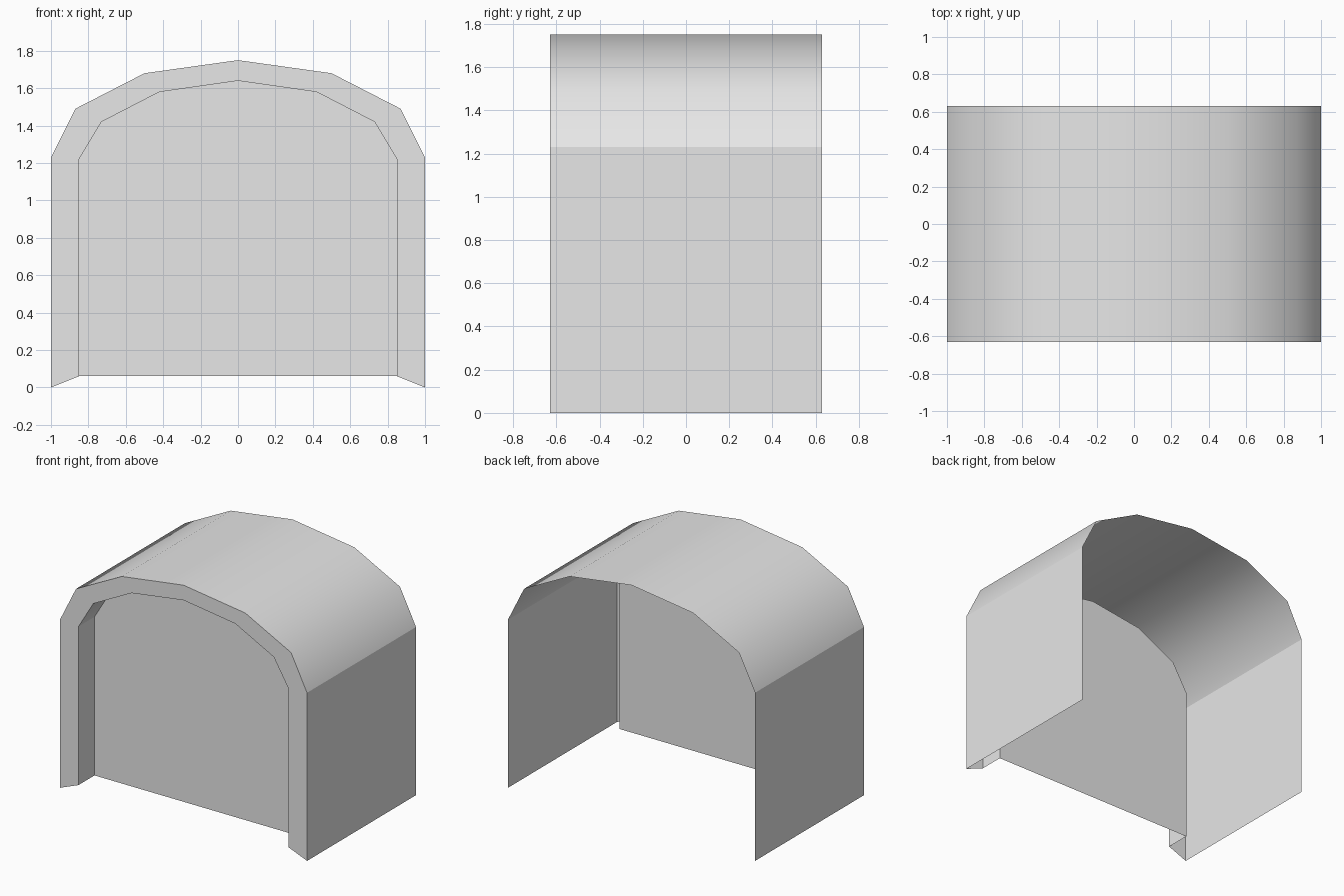
import bpy
import bmesh

cube = bpy.data.objects.get("Cube")
if cube:
    bpy.data.objects.remove(cube, do_unlink=True)

FRONT, BACK, RECESS = -0.63, 0.63, -0.445

grey = bpy.data.materials.new("plain grey")
grey.use_nodes = True
grey.diffuse_color = (0.8, 0.8, 0.8, 1)
grey.node_tree.nodes["Principled BSDF"].inputs["Base Color"].default_value = (0.8, 0.8, 0.8, 1)


def arch(half):
    """Mirror a half profile (foot to crown) into a full arch, +x foot to -x foot."""
    return half + [(-x, z) for x, z in reversed(half[:-1])]


outer = arch([(1, 0), (1, 1.23), (0.87, 1.49), (0.5, 1.68), (0, 1.75)])
inner = arch([(0.85, 0.06), (0.85, 1.22), (0.73, 1.42), (0.42, 1.58), (0, 1.64)])


def finish(name, bm):
    mesh = bpy.data.meshes.new(name)
    bm.to_mesh(mesh)
    bm.free()
    mesh.materials.append(grey)
    obj = bpy.data.objects.new(name, mesh)
    bpy.context.collection.objects.link(obj)


def strip(name, path_a, y_a, path_b, y_b, smooth):
    """Bridge two open arches; the curved top may be smooth with sharp wall joints."""
    bm = bmesh.new()
    a = [bm.verts.new((x, y_a, z)) for x, z in path_a]
    b = [bm.verts.new((x, y_b, z)) for x, z in path_b]
    last = len(a) - 2
    for i in range(last + 1):
        face = bm.faces.new((a[i], b[i], b[i + 1], a[i + 1]))
        face.smooth = smooth and 0 < i < last
    for i in (1, last):
        bm.edges.get((a[i], b[i])).smooth = False
    finish(name, bm)


# Outer walls and vaulted roof, open at the back and underneath
strip("outer_shell", outer, FRONT, outer, BACK, True)
# Flat front frame around the opening
strip("front_rim", inner, FRONT, outer, FRONT, False)
# Short reveal leading in to the panel
strip("opening_reveal", inner, RECESS, inner, FRONT, True)

# Recessed panel closing the opening
bm = bmesh.new()
bm.faces.new([bm.verts.new((x, RECESS, z)) for x, z in reversed(inner)])
bmesh.ops.recalc_face_normals(bm, faces=bm.faces)
for face in bm.faces:
    if face.normal.y > 0:
        face.normal_flip()
finish("recessed_panel", bm)
